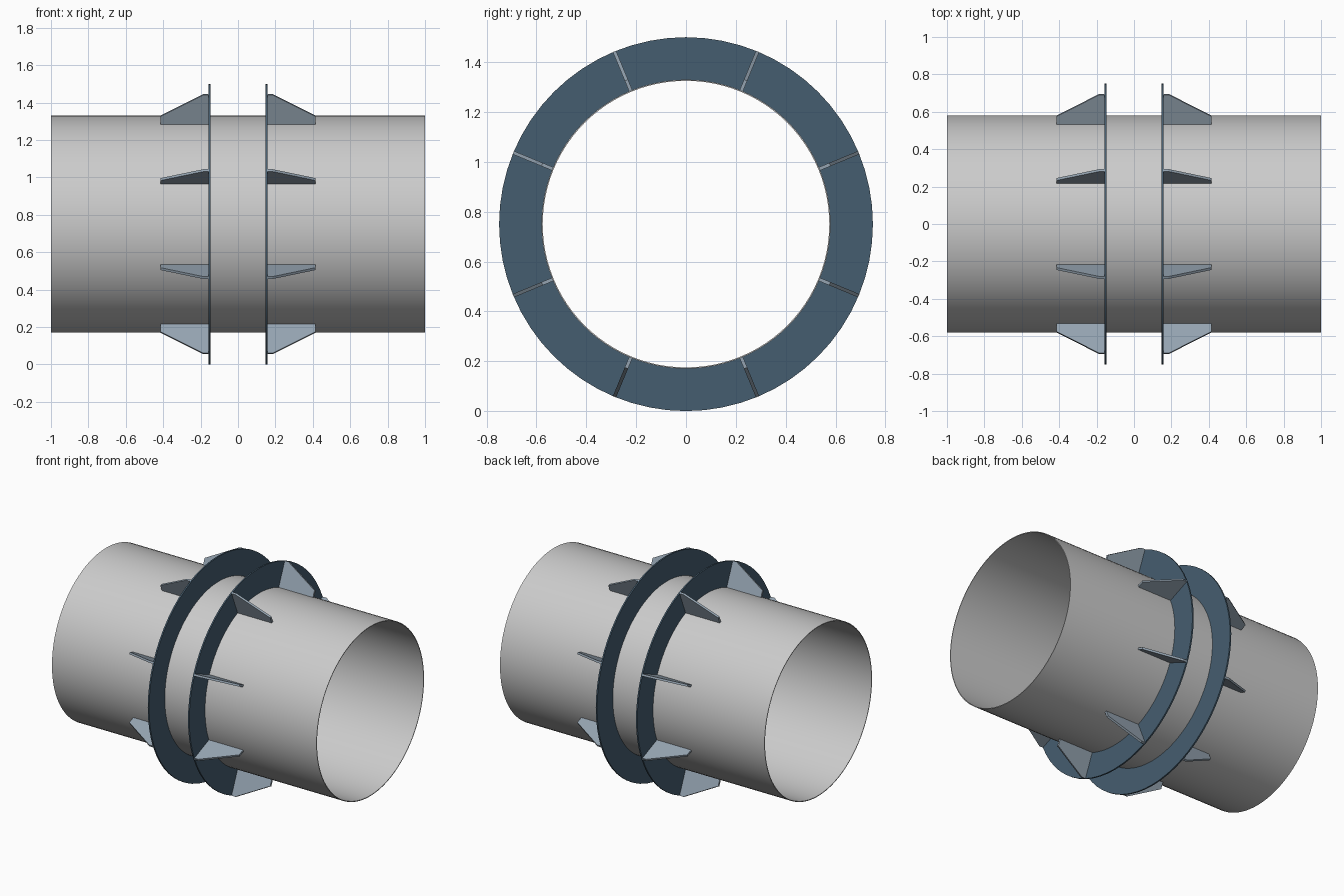
import bpy, bmesh
from math import cos, sin, pi, radians
from mathutils import Matrix

if "Cube" in bpy.data.objects:
    bpy.data.objects.remove(bpy.data.objects["Cube"])

CZ = 0.75          # height of the pipe axis
PIPE_R = 0.58


def material(name, rgb):
    m = bpy.data.materials.new(name)
    m.diffuse_color = (*rgb, 1)
    m.use_nodes = True
    m.node_tree.nodes["Principled BSDF"].inputs["Base Color"].default_value = m.diffuse_color
    return m


def finish(name, bm, mat=None, smooth=False):
    bmesh.ops.recalc_face_normals(bm, faces=bm.faces)
    me = bpy.data.meshes.new(name)
    bm.to_mesh(me)
    bm.free()
    ob = bpy.data.objects.new(name, me)
    bpy.context.collection.objects.link(ob)
    ob.location.z = CZ
    if mat:
        me.materials.append(mat)
    if smooth:
        bpy.ops.object.select_all(action='DESELECT')
        ob.select_set(True)
        bpy.context.view_layer.objects.active = ob
        bpy.ops.object.shade_smooth_by_angle(angle=radians(30))
    return ob


def tube(name, x0, x1, r_in, r_out, segs, mat=None):
    """Hollow cylinder along x: a rectangular section swept round the axis."""
    bm = bmesh.new()
    section = [(x0, r_in), (x1, r_in), (x1, r_out), (x0, r_out)]
    rings = [[bm.verts.new((x, r * cos(2 * pi * i / segs), r * sin(2 * pi * i / segs)))
              for x, r in section] for i in range(segs)]
    for i in range(segs):
        a, b = rings[i], rings[(i + 1) % segs]
        for j in range(4):
            k = (j + 1) % 4
            bm.faces.new((a[j], a[k], b[k], b[j]))
    return finish(name, bm, mat, smooth=True)


def gusset(name, side, angle, mat, thick=0.014):
    """Tapered plate standing on the pipe against the outside of a flange."""
    profile = [(0.155, 0.577), (0.415, 0.577), (0.415, 0.625), (0.185, 0.75), (0.155, 0.75)]
    bm = bmesh.new()
    face = bm.faces.new([bm.verts.new((side * x, -thick / 2, r)) for x, r in profile])
    ext = bmesh.ops.extrude_face_region(bm, geom=[face])
    new = [v for v in ext['geom'] if isinstance(v, bmesh.types.BMVert)]
    bmesh.ops.translate(bm, verts=new, vec=(0, thick, 0))
    bm.transform(Matrix.Rotation(angle, 4, 'X'))
    return finish(name, bm, mat)


flange_mat = material("flange_blue", (0.06, 0.11, 0.16))
gusset_mat = material("gusset_slate", (0.30, 0.37, 0.44))

# Thin-walled pipe
tube("pipe", -1, 1, PIPE_R - 0.005, PIPE_R, 96)

# Pair of flanges, each with eight gussets on its outer side
for side, label in ((-1, "left"), (1, "right")):
    x0, x1 = sorted((side * 0.147, side * 0.157))
    tube(f"{label}_flange", x0, x1, PIPE_R - 0.002, 0.75, 64, flange_mat)
    for i in range(8):
        gusset(f"{label}_gusset_{i + 1}", side, radians(22.5 + 45 * i), gusset_mat)
